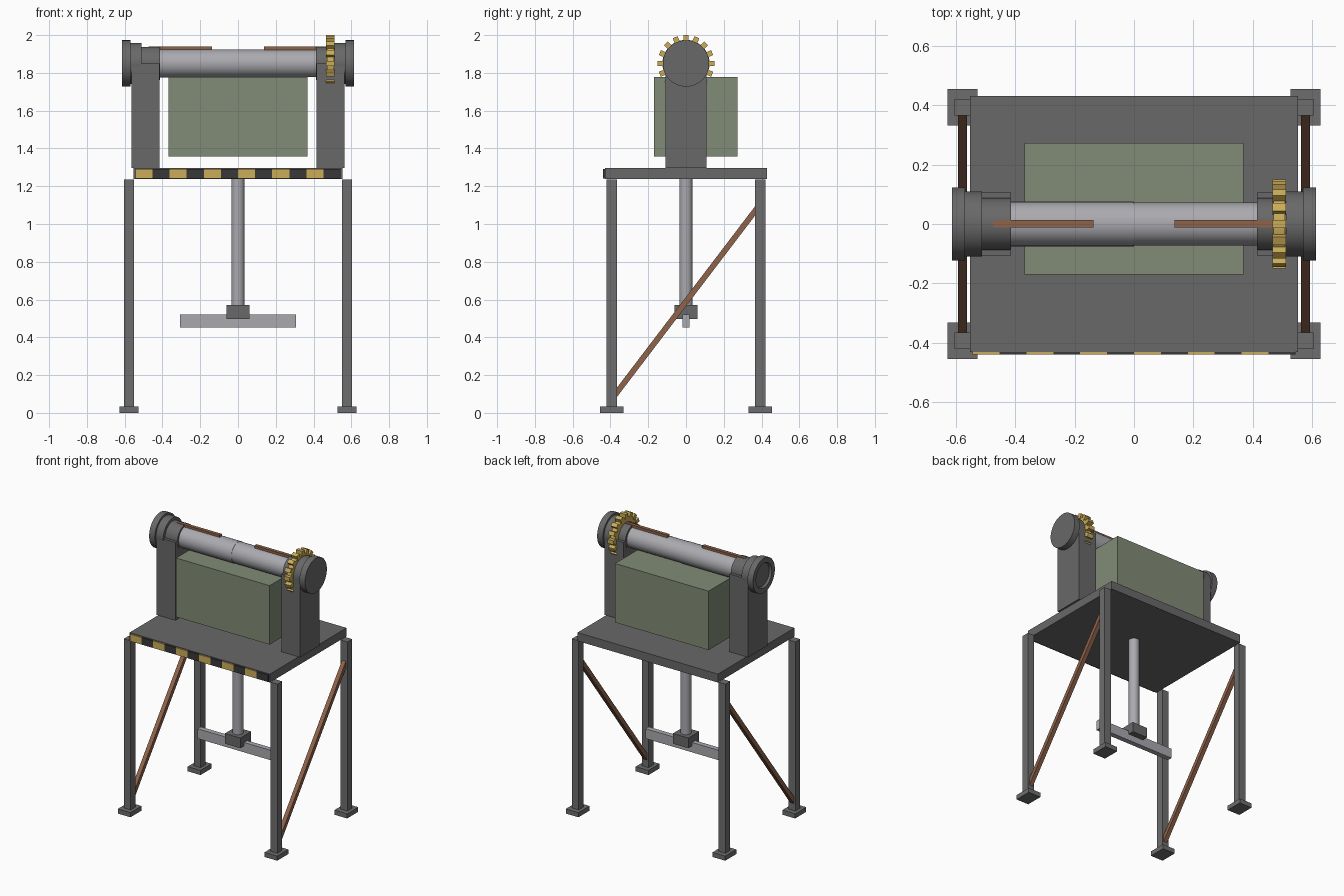
import bpy, bmesh, math
from mathutils import Vector, Matrix

cube = bpy.data.objects.get("Cube")
if cube:
    bpy.data.objects.remove(cube, do_unlink=True)


def material(name, r, g, b):
    m = bpy.data.materials.new(name)
    m.use_nodes = True
    m.diffuse_color = (r, g, b, 1)
    bsdf = next(n for n in m.node_tree.nodes if n.type == 'BSDF_PRINCIPLED')
    bsdf.inputs["Base Color"].default_value = (r, g, b, 1)
    return m


FRAME = material("frame grey", 0.155, 0.155, 0.157)
HOUSING = material("housing grey", 0.14, 0.14, 0.14)
STEEL = material("bright steel", 0.40, 0.40, 0.43)
GREEN = material("sage green", 0.22, 0.26, 0.18)
GOLD = material("dull gold", 0.60, 0.42, 0.10)
BROWN = material("copper brown", 0.27, 0.125, 0.07)
BLACK = material("stripe black", 0.04, 0.04, 0.042)

AXLE_Z = 1.85
PLATE_TOP = 1.297


def finish(name, bm, mat, smooth=False):
    mesh = bpy.data.meshes.new(name)
    bmesh.ops.recalc_face_normals(bm, faces=bm.faces)
    bm.to_mesh(mesh)
    bm.free()
    mesh.materials.append(mat)
    obj = bpy.data.objects.new(name, mesh)
    bpy.context.collection.objects.link(obj)
    if smooth:
        bpy.ops.object.select_all(action='DESELECT')
        obj.select_set(True)
        bpy.context.view_layer.objects.active = obj
        bpy.ops.object.shade_smooth_by_angle(angle=math.radians(35))
    return obj


def add_box(bm, size, matrix):
    bmesh.ops.create_cube(bm, size=1, matrix=matrix @ Matrix.Diagonal((*size, 1)))


def box(name, lo, hi, mat):
    lo, hi = Vector(lo), Vector(hi)
    bm = bmesh.new()
    add_box(bm, hi - lo, Matrix.Translation((lo + hi) / 2))
    return finish(name, bm, mat)


def lathe(name, profile, mat, steps=48):
    """Spin (x, radius) points round the axle."""
    bm = bmesh.new()
    verts = [bm.verts.new((x, 0, AXLE_Z + r)) for x, r in profile]
    edges = [bm.edges.new(pair) for pair in zip(verts, verts[1:])]
    bmesh.ops.spin(bm, geom=verts + edges, cent=(0, 0, AXLE_Z), axis=(1, 0, 0),
                   angle=math.tau, steps=steps, use_merge=True)
    bmesh.ops.remove_doubles(bm, verts=bm.verts, dist=0.0001)
    return finish(name, bm, mat, smooth=True)


def drum(name, x0, x1, r, mat):
    return lathe(name, [(x0, 0), (x0, r), (x1, r), (x1, 0)], mat)


# Table top
box("table_plate", (-0.552, -0.43, 1.237), (0.552, 0.43, PLATE_TOP), HOUSING)

# Hazard strip on the front edge
stripes, width = 12, 0.0905
for i in range(stripes):
    x = (i - stripes / 2) * width
    box(f"hazard_stripe_{i + 1}", (x, -0.439, 1.242), (x + width, -0.43, 1.292),
        BLACK if i % 2 else GOLD)

# Legs, feet, braces and bearing uprights on each side
for sx, side in ((-1, "right"), (1, "left")):
    for sy, end in ((-1, "front"), (1, "back")):
        x, y = sx * 0.577, sy * 0.393
        box(f"{end}_{side}_leg", (x - 0.027, y - 0.027, 0.03),
            (x + 0.027, y + 0.027, 1.235), FRAME)
        box(f"{end}_{side}_foot", (x - 0.05, y - 0.062, 0),
            (x + 0.05, y + 0.062, 0.033), FRAME)
    a, b = Vector((sx * 0.577, -0.38, 0.09)), Vector((sx * 0.577, 0.38, 1.088))
    bm = bmesh.new()
    turn = (b - a).to_track_quat('Z', 'Y').to_matrix().to_4x4()
    add_box(bm, (0.03, 0.03, (b - a).length), Matrix.Translation((a + b) / 2) @ turn)
    finish(f"{side}_brace", bm, BROWN)

    xs = sorted((sx * 0.416, sx * 0.565))
    box(f"{side}_upright", (xs[0], -0.108, PLATE_TOP), (xs[1], 0.108, AXLE_Z), HOUSING)
    drum(f"{side}_bearing_collar", sx * 0.414, sx * 0.52, 0.088, HOUSING)
    drum(f"{side}_bearing_hub", sx * 0.512, sx * 0.572, 0.109, HOUSING)

    # Roller half and its key
    drum(f"{side}_roller", 0, sx * 0.43, 0.073 if sx > 0 else 0.075, STEEL)
    xs = sorted((sx * 0.137, sx * 0.473))
    box(f"{side}_key", (xs[0], -0.011, 1.9), (xs[1], 0.014, 1.94), BROWN)

# End flanges: solid on one end, dished on the other
drum("left_flange", 0.569, 0.613, 0.123, HOUSING)
lathe("right_flange", [(-0.569, 0), (-0.569, 0.123), (-0.613, 0.123),
                       (-0.613, 0.088), (-0.597, 0.082), (-0.597, 0)], HOUSING)

# Gear wheel with block teeth
drum("gear_wheel", 0.47, 0.508, 0.125, GOLD)
bm = bmesh.new()
teeth = 16
for i in range(teeth):
    add_box(bm, (0.046, 0.028, 0.036),
            Matrix.Translation((0.489, 0, AXLE_Z))
            @ Matrix.Rotation(math.tau * i / teeth, 4, 'X')
            @ Matrix.Translation((0, 0, 0.132)))
finish("gear_teeth", bm, GOLD)

# Machine housing under the roller
box("machine_case", (-0.368, -0.17, 1.358), (0.368, 0.272, 1.777), GREEN)

# Hanging post, clamp block and cross bar
bm = bmesh.new()
bmesh.ops.create_cone(bm, cap_ends=True, segments=32, radius1=0.035, radius2=0.035,
                      depth=0.69, matrix=Matrix.Translation((0, 0, 0.895)))
finish("hanging_post", bm, STEEL, smooth=True)
box("clamp_block", (-0.061, -0.061, 0.498), (0.061, 0.061, 0.57), HOUSING)
box("cross_bar", (-0.307, -0.018, 0.452), (0.307, 0.018, 0.522), STEEL)
